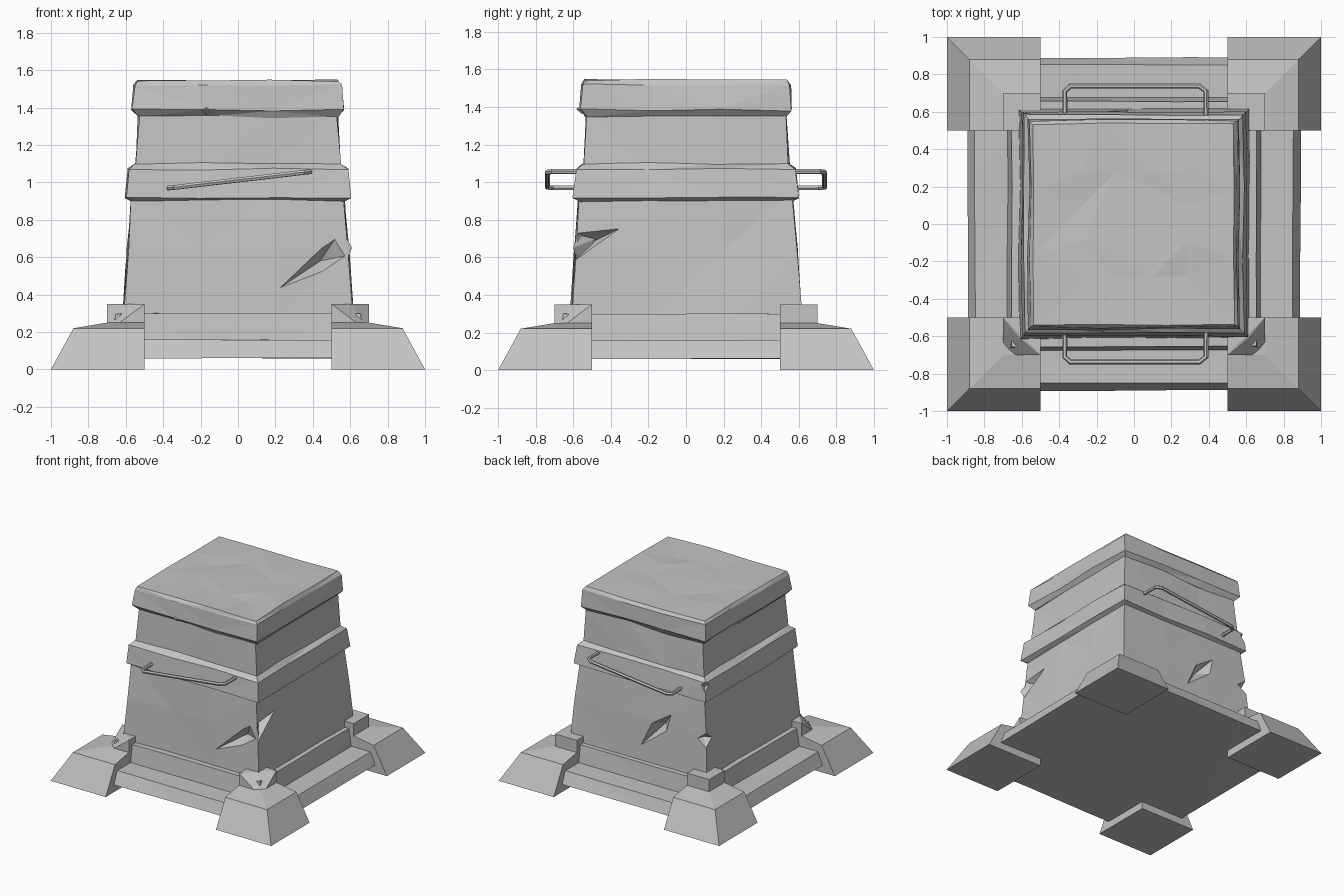
import bpy, bmesh, random
from mathutils import Vector

if "Cube" in bpy.data.objects:
    bpy.data.objects.remove(bpy.data.objects["Cube"], do_unlink=True)
random.seed(4)

GREY = (0.55, 0.55, 0.55, 1)
stone = bpy.data.materials.new("plain grey")
stone.use_nodes = True
stone.diffuse_color = GREY
stone.node_tree.nodes["Principled BSDF"].inputs["Base Color"].default_value = GREY


def make_object(name, bm):
    bmesh.ops.recalc_face_normals(bm, faces=bm.faces)
    mesh = bpy.data.meshes.new(name)
    bm.to_mesh(mesh)
    bm.free()
    obj = bpy.data.objects.new(name, mesh)
    bpy.context.collection.objects.link(obj)
    mesh.materials.append(stone)
    return obj


def square_loft(name, profile, segments=3, jitter=0.006):
    """Stack square rings given as (half width, height), roughened a little."""
    bm = bmesh.new()
    rings = []
    for half, z in profile:
        ring = []
        corners = [(-half, -half), (half, -half), (half, half), (-half, half)]
        for i, a in enumerate(corners):
            b = corners[(i + 1) % 4]
            for s in range(segments):
                p = Vector((*a, z)).lerp(Vector((*b, z)), s / segments)
                p += Vector([random.uniform(-jitter, jitter) for _ in range(3)])
                ring.append(bm.verts.new(p))
        rings.append(ring)
    count = len(rings[0])
    for low, high in zip(rings, rings[1:]):
        for i in range(count):
            j = (i + 1) % count
            bm.faces.new((low[i], low[j], high[j], high[i]))
    bm.faces.new(rings[0][::-1])
    bm.faces.new(rings[-1])
    bmesh.ops.triangulate(bm, faces=bm.faces)
    return make_object(name, bm)


def hull(name, points):
    bm = bmesh.new()
    for p in points:
        bm.verts.new(p)
    bmesh.ops.convex_hull(bm, input=bm.verts)
    return make_object(name, bm)


def carve(target, points):
    cutter = hull("cutter", points)
    cutter.hide_render = True
    mod = target.modifiers.new("cut", "BOOLEAN")
    mod.operation = "DIFFERENCE"
    mod.solver = "EXACT"
    mod.object = cutter
    bpy.context.view_layer.objects.active = target
    bpy.ops.object.modifier_apply(modifier=mod.name)
    bpy.data.objects.remove(cutter, do_unlink=True)


# Base: low slab and raised step
square_loft("base_slab", [(0.89, 0.06), (0.85, 0.16)], jitter=0.004)
square_loft("base_step", [(0.68, 0.14), (0.655, 0.30)], jitter=0.003)

# Tapered body, band, neck and lid
body = square_loft("body", [(0.615, 0.25), (0.59, 0.64), (0.565, 0.95)], jitter=0.008)
band = square_loft("middle_band", [(0.565, 0.9), (0.6, 0.915), (0.585, 1.07), (0.545, 1.1)])
square_loft("neck", [(0.55, 1.07), (0.53, 1.38)])
lid = square_loft("lid", [(0.53, 1.35), (0.565, 1.385), (0.553, 1.52),
                          (0.535, 1.545), (0.28, 1.54)], jitter=0.007)

# Torn front corner: one cut in each of the two faces
carve(body, [(0.17, -0.63, 0.4), (0.45, -0.63, 0.68), (0.56, -0.63, 0.76),
             (0.64, -0.63, 0.62), (0.45, -0.63, 0.5), (0.44, -0.5, 0.58)])
carve(body, [(0.63, -0.26, 0.8), (0.63, -0.62, 0.76), (0.63, -0.62, 0.55),
             (0.63, -0.48, 0.68), (0.5, -0.5, 0.68)])
hull("torn_flap", [(0.55, -0.57, 0.75), (0.61, -0.6, 0.65), (0.56, -0.57, 0.54),
                   (0.5, -0.53, 0.65), (0.52, -0.48, 0.7)])

# Slanted gash in the back and a chipped back edge
carve(body, [(0.03, 0.64, 0.36), (-0.08, 0.64, 0.62), (-0.34, 0.64, 0.8),
             (-0.27, 0.64, 0.58), (-0.17, 0.5, 0.6)])
carve(body, [(-0.65, 0.65, 0.72), (-0.65, 0.65, 0.5), (-0.65, 0.5, 0.6),
             (-0.5, 0.65, 0.6), (-0.54, 0.54, 0.6)])

# Chips in the band and lid
carve(band, [(-0.65, 0.65, 1.12), (-0.65, 0.65, 0.92), (-0.65, 0.53, 1.1),
             (-0.53, 0.65, 1.1), (-0.56, 0.56, 1.02)])
carve(lid, [(0.6, 0.6, 1.58), (0.6, 0.6, 1.39), (0.48, 0.6, 1.56), (0.6, 0.48, 1.56)])
carve(lid, [(-0.6, -0.6, 1.6), (-0.6, -0.6, 1.49), (0.1, -0.6, 1.56), (-0.6, -0.5, 1.57)])
hull("lid_stud", [(-0.2, -0.55, 1.39), (-0.14, -0.55, 1.39), (-0.17, -0.55, 1.415),
                  (-0.17, -0.55, 1.36), (-0.17, -0.585, 1.39)])

# Corner feet with a small block on each; the front blocks are chipped
for sx, side in ((1, "left"), (-1, "right")):
    for sy, end in ((-1, "front"), (1, "back")):
        levels = ((1.0, 0), (0.88, 0.22), (0.7, 0.25))
        hull(f"{end}_{side}_foot",
             [(sx * x, sy * y, z) for far, z in levels
              for x in (0.5, far) for y in (0.5, far)])
        block = [(sx * x, sy * y, z) for x in (0.5, 0.7) for y in (0.5, 0.7)
                 for z in (0.2, 0.35)]
        if end == "front":
            block.remove((sx * 0.7, sy * 0.7, 0.35))
            block.append((sx * 0.61, sy * 0.61, 0.345))
        hull(f"{end}_{side}_block", block)

# Slanted bar handles on front and back
for sy, end in ((-1, "front"), (1, "back")):
    curve = bpy.data.curves.new(f"{end}_handle", "CURVE")
    curve.dimensions = "3D"
    curve.bevel_depth = 0.014
    curve.bevel_resolution = 1
    curve.use_fill_caps = True
    path = [(-0.37, 0.56, 0.97), (-0.37, 0.71, 0.97), (-0.34, 0.738, 0.973),
            (0.35, 0.738, 1.053), (0.385, 0.71, 1.057), (0.385, 0.56, 1.057)]
    spline = curve.splines.new("POLY")
    spline.points.add(len(path) - 1)
    for point, (x, y, z) in zip(spline.points, path):
        point.co = (x, sy * y, z, 1)
    curve.materials.append(stone)
    handle = bpy.data.objects.new(f"{end}_handle", curve)
    bpy.context.collection.objects.link(handle)
    bpy.ops.object.select_all(action="DESELECT")
    handle.select_set(True)
    bpy.context.view_layer.objects.active = handle
    bpy.ops.object.convert(target="MESH")
    for poly in handle.data.polygons:
        poly.use_smooth = False
